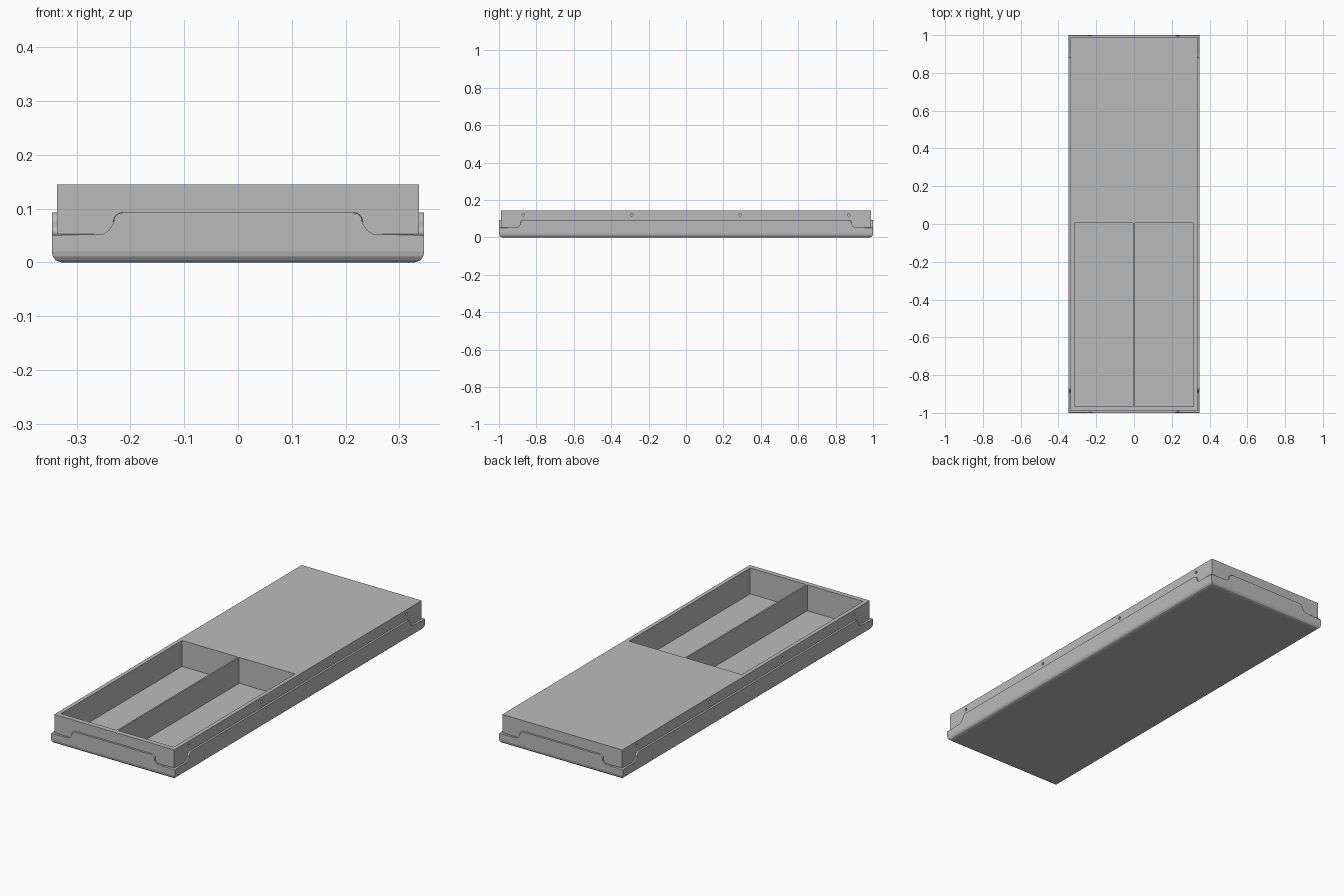
import bpy, bmesh, math
from mathutils import Matrix, Vector

cube = bpy.data.objects.get("Cube")
if cube:
    bpy.data.objects.remove(cube)


def material(name, value):
    m = bpy.data.materials.new(name)
    m.use_nodes = True
    color = (value, value, value, 1)
    m.diffuse_color = color
    m.node_tree.nodes["Principled BSDF"].inputs["Base Color"].default_value = color
    return m


GREY = material("plain grey", 0.5)
HX, HY, TOP = 0.346, 1.0, 0.145   # outer half sizes and total height
T = 0.01                          # skirt thickness
SEAM = 0.02                       # where the rounded base meets the skirt


def make(name, bm, mat=GREY):
    bmesh.ops.recalc_face_normals(bm, faces=bm.faces)
    me = bpy.data.meshes.new(name)
    bm.to_mesh(me)
    bm.free()
    ob = bpy.data.objects.new(name, me)
    bpy.context.scene.collection.objects.link(ob)
    me.materials.append(mat)
    return ob


def add_box(bm, lo, hi):
    lo, hi = Vector(lo), Vector(hi)
    mat = Matrix.Translation((lo + hi) / 2) @ Matrix.Diagonal((*(hi - lo), 1))
    bmesh.ops.create_cube(bm, size=1, matrix=mat)


# Main body: a block with two long open compartments in the front half
bm = bmesh.new()
add_box(bm, (-HX + T, -HY + T, 0.006), (HX - T, HY - T, TOP))
body = make("body", bm)

bm = bmesh.new()
for s in (-1, 1):
    x0, x1 = sorted((s * 0.004, s * 0.316))
    add_box(bm, (x0, -0.965, 0.014), (x1, 0.004, TOP + 0.1))
    # Screw holes along the long sides
    for y in (-0.87, -0.29, 0.29, 0.87):
        rot = Matrix.Translation((s * (HX - T), y, 0.121)) @ Matrix.Rotation(math.pi / 2, 4, "Y")
        bmesh.ops.create_cone(bm, cap_ends=True, segments=16, radius1=0.007,
                              radius2=0.007, depth=0.024, matrix=rot)
cutter = make("compartment_cutter", bm)
cutter.hide_render = True
cutter.hide_set(True)
cut = body.modifiers.new("compartments", "BOOLEAN")
cut.operation = "DIFFERENCE"
cut.solver = "EXACT"
cut.object = cutter

# Base pan with rounded lower edges
bm = bmesh.new()
rings = []
for inset, z in ((0.018, 0), (0.007, 0.004), (0.002, 0.011), (0, SEAM), (T, SEAM), (T, 0.008)):
    x, y = HX - inset, HY - inset
    rings.append([bm.verts.new((sx * x, sy * y, z))
                  for sx, sy in ((-1, -1), (1, -1), (1, 1), (-1, 1))])
for a, b in zip(rings, rings[1:]):
    for i in range(4):
        j = (i + 1) % 4
        bm.faces.new((a[i], a[j], b[j], b[i]))
bm.faces.new(rings[0][::-1])
bm.faces.new(rings[-1])
make("base_pan", bm)


def skirt_outline(half, bend):
    """Upper edge: low at the corners, rising in an S to a raised middle."""
    low, high, r = 0.053, 0.093, 0.018
    right = [(half, SEAM), (half, low)]
    steps = [i * math.pi / 12 for i in range(7)]
    right += [(bend + r - r * math.sin(a), low + r - r * math.cos(a)) for a in steps]
    right += [(bend - r + r * math.cos(a), high - r + r * math.sin(a)) for a in steps]
    return right + [(-u, z) for u, z in reversed(right)]


def skirt_panel(name, half, dist, bend, angle):
    bm = bmesh.new()
    outline = skirt_outline(half, bend)
    outer = [bm.verts.new((u, -dist, z)) for u, z in outline]
    # The ends are mitred so that neighbouring panels meet on the corner
    inner = [bm.verts.new((max(-half + T, min(half - T, u)), -dist + T, z)) for u, z in outline]
    bm.faces.new(outer)
    bm.faces.new(inner[::-1])
    n = len(outline)
    for i in range(n):
        j = (i + 1) % n
        bm.faces.new((outer[i], inner[i], inner[j], outer[j]))
    # Soften the outer upper rim
    rim = [bm.edges.get((outer[i], outer[i + 1])) for i in range(1, n - 2)]
    bmesh.ops.bevel(bm, geom=rim, offset=0.003, segments=2, affect="EDGES", profile=0.5)
    bmesh.ops.rotate(bm, verts=bm.verts, cent=(0, 0, 0),
                     matrix=Matrix.Rotation(angle, 3, "Z"))
    make(name, bm)


# Skirt around all four sides
skirt_panel("front_skirt", HX, HY, 0.232, 0)
skirt_panel("left_skirt", HY, HX, 0.885, math.pi / 2)
skirt_panel("back_skirt", HX, HY, 0.232, math.pi)
skirt_panel("right_skirt", HY, HX, 0.885, -math.pi / 2)
